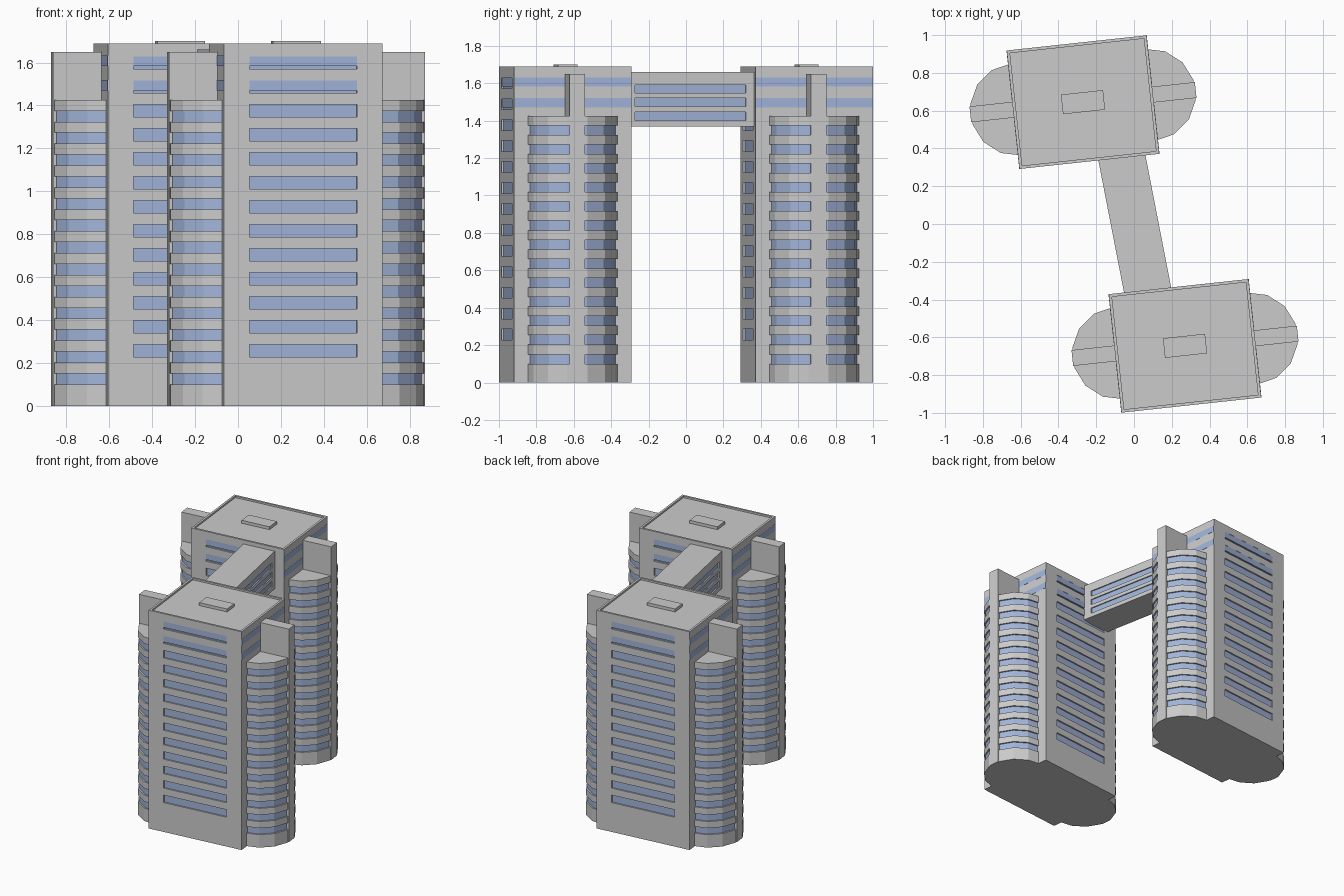
import bpy, bmesh
from math import sin, cos, pi, radians
from mathutils import Matrix, Vector

if "Cube" in bpy.data.objects:
    bpy.data.objects.remove(bpy.data.objects["Cube"])

GLASS = bpy.data.materials.new("window_glass")
GLASS.diffuse_color = (0.36, 0.46, 0.70, 1)
GLASS.use_nodes = True
GLASS.node_tree.nodes["Principled BSDF"].inputs["Base Color"].default_value = GLASS.diffuse_color


def finish(name, bm, place, mat=None):
    bmesh.ops.recalc_face_normals(bm, faces=bm.faces)
    me = bpy.data.meshes.new(name)
    bm.to_mesh(me)
    bm.free()
    ob = bpy.data.objects.new(name, me)
    bpy.context.collection.objects.link(ob)
    ob.matrix_world = place
    if mat:
        me.materials.append(mat)
    return ob


def boxes(name, spans, place, mat=None):
    """One object made of boxes given as (x0, x1, y0, y1, z0, z1)."""
    bm = bmesh.new()
    for x0, x1, y0, y1, z0, z1 in spans:
        m = Matrix.Translation(((x0 + x1) / 2, (y0 + y1) / 2, (z0 + z1) / 2))
        m = m @ Matrix.Diagonal((x1 - x0, y1 - y0, z1 - z0, 1))
        bmesh.ops.create_cube(bm, size=1, matrix=m)
    return finish(name, bm, place, mat)


def carve(ob, spans):
    """Cut recesses out of an object, then discard the cutter."""
    cutter = boxes("recess_cutter", spans, ob.matrix_world.copy())
    cutter.hide_render = True
    mod = ob.modifiers.new("recesses", 'BOOLEAN')
    mod.operation, mod.solver, mod.object = 'DIFFERENCE', 'EXACT', cutter
    bpy.context.view_layer.objects.active = ob
    bpy.ops.object.modifier_apply(modifier=mod.name)
    bpy.data.objects.remove(cutter)


def bay(name, radius, levels, place, mat=None):
    """Stacked half-round prisms, seven facets each."""
    outline = [(0.355 + radius * cos(a), radius * sin(a))
               for a in (-pi / 2 + pi * i / 7 for i in range(8))]
    outline = [(0.32, -radius)] + outline + [(0.32, radius)]
    bm = bmesh.new()
    for z0, z1 in levels:
        face = bm.faces.new([bm.verts.new((x, y, z0)) for x, y in outline])
        out = bmesh.ops.extrude_face_region(bm, geom=[face], use_keep_orig=True)
        top = [v for v in out["geom"] if isinstance(v, bmesh.types.BMVert)]
        bmesh.ops.translate(bm, verts=top, vec=Vector((0, 0, z1 - z0)))
    return finish(name, bm, place, mat)


HX, HY, TOP, ROOF, DEEP = 0.3725, 0.3155, 1.69, 1.677, 0.012


def tower(label, place):
    # main block with recessed window rows front and back and a sunken roof
    body = boxes(label + "_block", [(-HX, HX, -HY, HY, 0, TOP)], place)
    cuts, panes = [], []
    for i in range(13):
        z = 0.256 + 0.112 * i
        for s in (-1, 1):
            a, b = sorted((s * (HY - DEEP), s * (HY + 0.05)))
            cuts.append((-0.252, 0.252, a, b, z - 0.029, z + 0.029))
            a, b = sorted((s * (HY - DEEP - 0.004), s * (HY - DEEP + 0.001)))
            panes.append((-0.252, 0.252, a, b, z - 0.029, z + 0.029))
    r = 0.016
    cuts.append((-HX + r, HX - r, -HY + r, HY - r, ROOF, TOP + 0.1))
    carve(body, cuts)
    boxes(label + "_window_rows", panes, place, GLASS)
    boxes(label + "_roof_hatch", [(-0.112, 0.112, -0.052, 0.052, ROOF - 0.005, 1.70)], place)
    # glazed bands on the upper end walls
    boxes(label + "_end_wall_bands",
          [(-HX - 0.001, HX + 0.001, -HY + 0.001, HY - 0.001, z, z + 0.049)
           for z in (1.471, 1.583)], place, GLASS)
    # rounded bays and the fin walls that split them
    slabs = [(0, 0.10)] + [(0.151 + 0.102 * i, 0.202 + 0.102 * i) for i in range(13)]
    glass = [(0.10 + 0.102 * i, 0.151 + 0.102 * i) for i in range(13)]
    for side, turn in (("right", 0), ("left", pi)):
        m = place @ Matrix.Rotation(turn, 4, 'Z')
        bay(f"{label}_{side}_bay_slabs", 0.245, slabs, m)
        bay(f"{label}_{side}_bay_windows", 0.234, glass, m, GLASS)
        boxes(f"{label}_{side}_fin_wall", [(0.33, 0.60, -0.042, 0.042, 0, 1.65)], m)


SKEW = Matrix.Rotation(radians(6.17), 4, 'Z')
tower("front_tower", Matrix.Translation((0.27, -0.645, 0)) @ SKEW)
tower("back_tower", Matrix.Translation((-0.27, 0.645, 0)) @ SKEW)

# skybridge with three window strips on each side
place = Matrix.Translation((0.004, 0, 0)) @ Matrix.Rotation(radians(11), 4, 'Z')
bridge = boxes("skybridge", [(-0.125, 0.125, -0.37, 0.37, 1.37, 1.66)], place)
cuts, panes = [], []
for z in (1.402, 1.475, 1.547):
    for s in (-1, 1):
        a, b = sorted((s * 0.115, s * 0.16))
        cuts.append((a, b, -0.302, 0.302, z, z + 0.045))
        a, b = sorted((s * 0.111, s * 0.116))
        panes.append((a, b, -0.302, 0.302, z, z + 0.045))
carve(bridge, cuts)
boxes("skybridge_windows", panes, place, GLASS)
